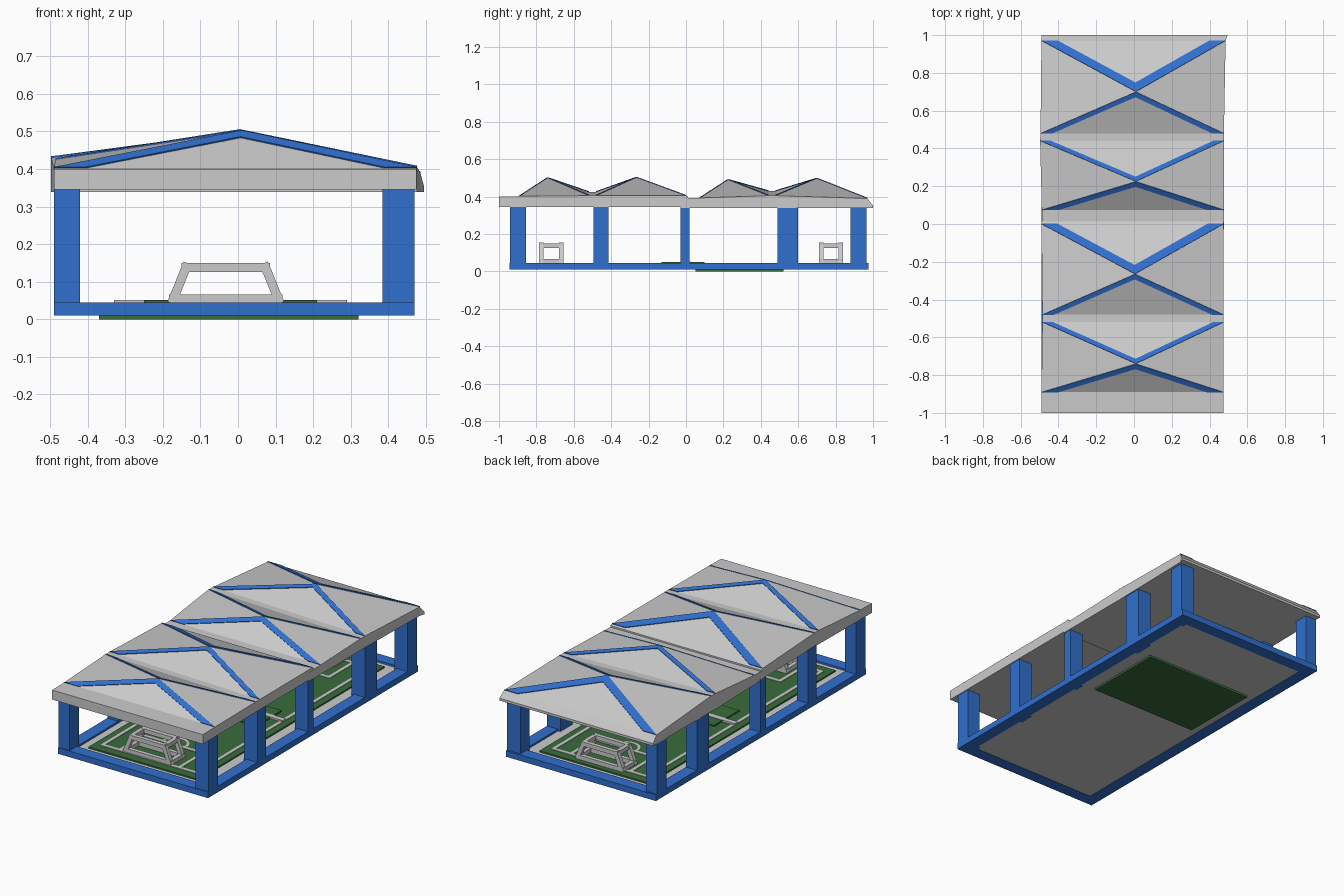
import bpy, math
from mathutils import Vector

if "Cube" in bpy.data.objects:
    bpy.data.objects.remove(bpy.data.objects["Cube"])


def material(name, col):
    m = bpy.data.materials.new(name)
    m.diffuse_color = (*col, 1)
    m.use_nodes = True
    m.node_tree.nodes["Principled BSDF"].inputs["Base Color"].default_value = m.diffuse_color
    return m


BLUE = material("blue", (0.03, 0.16, 0.62))
GREEN = material("green", (0.04, 0.15, 0.045))


def mesh(name, verts, faces, mat=None):
    me = bpy.data.meshes.new(name)
    me.from_pydata([tuple(v) for v in verts], [], faces)
    me.validate()
    ob = bpy.data.objects.new(name, me)
    bpy.context.collection.objects.link(ob)
    if mat:
        me.materials.append(mat)
    return ob


BOX_FACES = [(0, 2, 3, 1), (4, 5, 7, 6), (0, 1, 5, 4), (2, 6, 7, 3), (0, 4, 6, 2), (1, 3, 7, 5)]


def box(name, x, y, z, mat=None):
    v = [(a, b, c) for c in z for b in y for a in x]
    return mesh(name, v, BOX_FACES, mat)


def bar(name, a, b, t):
    """Square bar between two points."""
    a, b = Vector(a), Vector(b)
    d = (b - a).normalized()
    up = Vector((0, 1, 0)) if abs(d.y) < 0.5 else Vector((0, 0, 1))
    s = d.cross(up).normalized() * t / 2
    u = up * t / 2
    a, b = a - d * t / 2, b + d * t / 2
    return mesh(name, [p + i * s + j * u for p in (a, b) for j in (-1, 1) for i in (-1, 1)], BOX_FACES)


def arc_line(name, cx, cy, r, a0, a1, w, z, n=24):
    v = []
    for i in range(n + 1):
        a = math.radians(a0 + (a1 - a0) * i / n)
        for q in (r - w, r):
            v.append((cx + q * math.cos(a), cy + q * math.sin(a), z))
    mesh(name, v, [(2*i, 2*i + 1, 2*i + 3, 2*i + 2) for i in range(n)])


# Base frame
X0, X1, Y0, Y1 = -0.49, 0.47, -0.945, 0.975
for i, (x, y) in enumerate([((X0, X0 + .07), (Y0, Y1)), ((X1 - .07, X1), (Y0, Y1)),
                            ((X0 + .07, X1 - .07), (Y0, Y0 + .07)), ((X0 + .07, X1 - .07), (Y1 - .07, Y1))]):
    box(f"base_beam_{i}", x, y, (0.01, 0.045), BLUE)

# Floor slab, pitch and the green panel underneath
box("floor", (X0 + .06, X1 - .06), (Y0 + .06, Y1 - .06), (0.012, 0.034))
box("pitch", (-0.37, 0.33), (-0.84, 0.87), (0.03, 0.042), GREEN)
box("pitch_underside", (-0.37, 0.32), (0.05, 0.52), (0, 0.013), GREEN)
box("pitch_centre", (-0.25, 0.21), (-0.13, 0.10), (0.04, 0.05), GREEN)

# Pitch markings
CX, CY = -0.02, 0.015
LZ = (0.04, 0.045)


def line_rect(name, x, y, w=0.02):
    for i, (a, b) in enumerate([((x[0], x[1]), (y[0], y[0] + w)), ((x[0], x[1]), (y[1] - w, y[1])),
                                ((x[0], x[0] + w), y), ((x[1] - w, x[1]), y)]):
        box(f"{name}_{i}", a, b, LZ)


line_rect("touch_line", (-0.33, 0.29), (-0.79, 0.82))
box("halfway_line", (-0.33, 0.29), (CY - .02, CY + .01), (0.04, 0.052))
arc_line("centre_circle", CX, CY - .01, 0.10, 0, 360, 0.025, 0.0525)
line_rect("penalty_box_front", (-0.22, 0.18), (-0.79, -0.55))
line_rect("penalty_box_back", (-0.22, 0.18), (0.58, 0.82))
arc_line("penalty_arc_front", CX, -0.55, 0.08, 0, 180, 0.02, 0.0455)
arc_line("penalty_arc_back", CX, 0.58, 0.08, 180, 360, 0.02, 0.0455)

# Goals: open frames tapering towards the top
for name, ya, yb in (("front", -0.785, -0.655), ("back", 0.71, 0.84)):
    t = 0.024
    h = t / 2
    zs = (0.045 + h * .8, 0.15 - h)
    xs = ((-0.172, 0.107), (-0.138, 0.073))
    ys = (ya + h, yb - h)
    for k in (0, 1):
        for s in (0, 1):
            bar(f"goal_{name}_cross", (xs[k][0], ys[s], zs[k]), (xs[k][1], ys[s], zs[k]), t)
            bar(f"goal_{name}_depth", (xs[k][s], ys[0], zs[k]), (xs[k][s], ys[1], zs[k]), t)
            bar(f"goal_{name}_post", (xs[0][k], ys[s], zs[0]), (xs[1][k], ys[s], zs[1]), t)

# Columns on both long sides
for i, y in enumerate([(-0.94, -0.855), (-0.495, -0.415), (-0.03, 0.02), (0.49, 0.60), (0.88, 0.965)]):
    box(f"left_column_{i}", (X0, -0.42), y, (0.01, 0.35), BLUE)
    box(f"right_column_{i}", (0.385, X1), y, (0.01, 0.35), BLUE)


def roof(name, stations, peaks, zb):
    """Roof module. Station = y, left x, left z, right x, right z; peak = apex point."""
    n = len(stations)
    v = []
    for y, xl, zl, xr, zr in stations:
        v += [(xl, y, zl), (xr, y, zr), (xl, y, zb), (xr, y, zb)]
    v += peaks
    p, q = 4 * n, 4 * n + 1
    f = [(0, 2, 3, 1), (4*n - 4, 4*n - 3, 4*n - 1, 4*n - 2)]
    for i in range(n - 1):
        a, b = 4 * i, 4 * i + 4
        f += [(a, b, b + 2, a + 2), (a + 1, a + 3, b + 3, b + 1), (a + 2, b + 2, b + 3, a + 3)]
        if i in (1, 3):
            k = p if i == 1 else q
            f += [(a, a + 1, k), (a + 1, b + 1, k), (b + 1, b, k), (b, a, k)]
        else:
            f.append((a, a + 1, b + 1, b))
    mesh(name, v, f)
    # Blue bands beside the hips on the front and back slopes of each peak
    for i, widths in ((1, (0.085, 0.055)), (3, (0.06, 0.085))):
        P = Vector(v[p if i == 1 else q])
        for j, w in zip((i, i + 1), widths):
            L, R = Vector(v[4 * j]), Vector(v[4 * j + 1])
            mid = (L + R) / 2
            nrm = (R - L).cross(P - mid).normalized()
            if nrm.z < 0:
                nrm = -nrm
            k = w / 0.48
            inner = P.lerp(mid, k)
            top = [o + nrm * 0.004 for o in (L, P, R, R.lerp(mid, k), inner, L.lerp(mid, k))]
            low = [o - nrm * 0.008 for o in top]
            faces = [(0, 5, 4, 1), (1, 4, 3, 2)]
            faces += [(6 + a, 6 + d, 6 + c, 6 + b) for a, b, c, d in faces]
            faces += [(m, (m + 1) % 6, (m + 1) % 6 + 6, m + 6) for m in range(6)]
            mesh(f"{name}_band_{j}", top + low, faces, BLUE)


# Two roof modules, each with two peaks
roof("front_roof", [(-1.0, -0.49, 0.40, 0.475, 0.40), (-0.89, -0.49, 0.402, 0.475, 0.402),
                    (-0.52, -0.485, 0.425, 0.475, 0.405), (-0.48, -0.485, 0.425, 0.475, 0.405),
                    (0.0, -0.49, 0.405, 0.475, 0.405), (0.012, -0.49, 0.40, 0.475, 0.40)],
     [(0.01, -0.74, 0.50), (0.005, -0.265, 0.502)], 0.345)
roof("back_roof", [(-0.03, -0.488, 0.39, 0.476, 0.39), (0.075, -0.488, 0.393, 0.476, 0.393),
                   (0.44, -0.497, 0.43, 0.476, 0.405), (0.48, -0.495, 0.43, 0.476, 0.405),
                   (0.97, -0.49, 0.39, 0.485, 0.39), (1.0, -0.49, 0.352, 0.495, 0.352)],
     [(0.01, 0.225, 0.49), (0.01, 0.70, 0.497)], 0.338)
